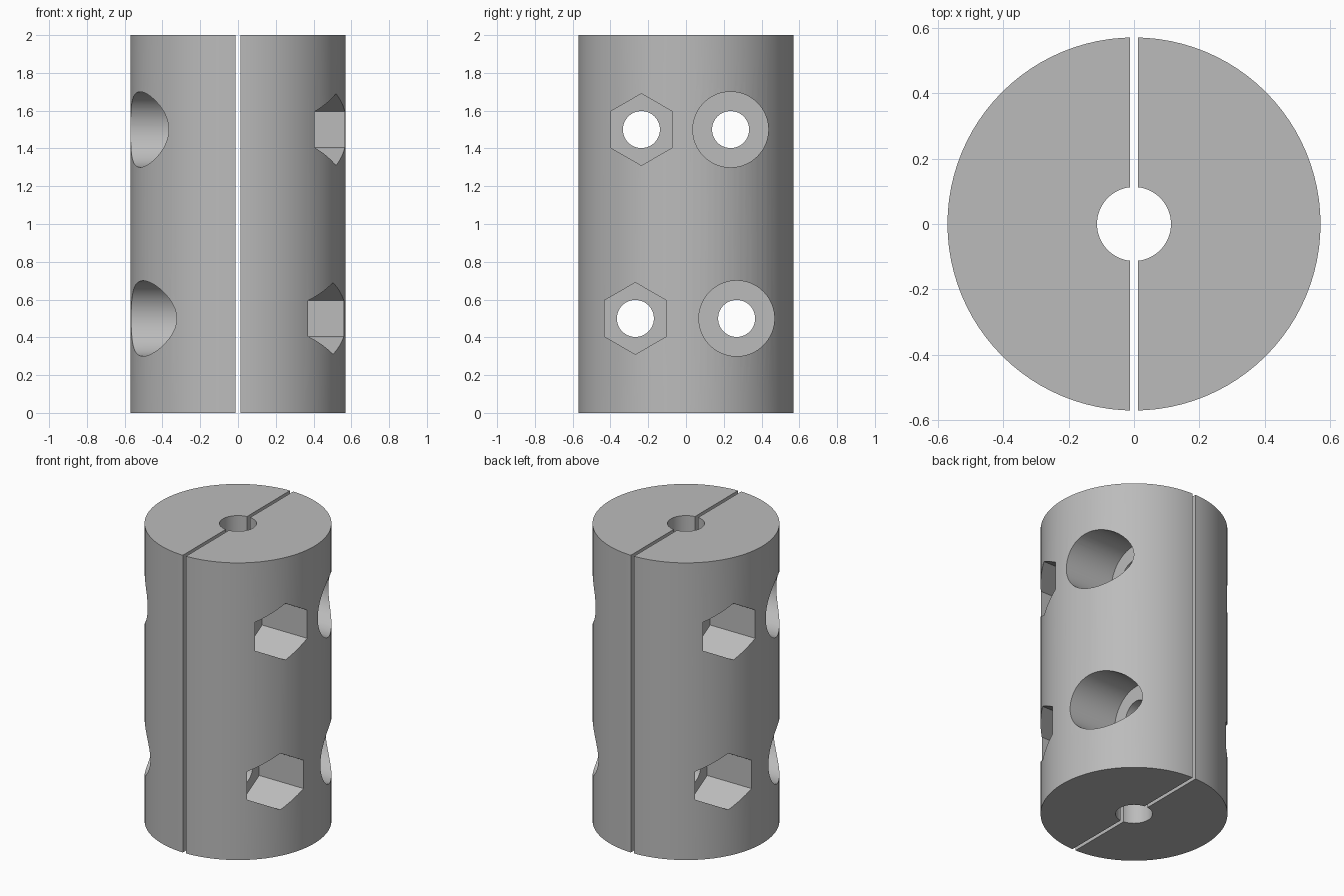
import bpy
import math

cube = bpy.data.objects.get("Cube")
if cube:
    bpy.data.objects.remove(cube, do_unlink=True)

RADIUS, HEIGHT, BORE, GAP = 0.57, 2.0, 0.113, 0.024

steel = bpy.data.materials.new("grey steel")
steel.use_nodes = True
grey = (0.5, 0.5, 0.5, 1)
steel.diffuse_color = grey
steel.node_tree.nodes["Principled BSDF"].inputs["Base Color"].default_value = grey


def cylinder(name, radius, depth, location, sides=96, rotation=(0, 0, 0)):
    bpy.ops.mesh.primitive_cylinder_add(vertices=sides, radius=radius, depth=depth,
                                        location=location, rotation=rotation)
    obj = bpy.context.object
    obj.name = name
    obj.data.materials.append(steel)
    return obj


def along_x(name, radius, x0, x1, y, z, sides):
    """Cylinder lying along x, with a corner pointing up when it has six sides."""
    return cylinder(name, radius, abs(x1 - x0), ((x0 + x1) / 2, y, z), sides,
                    (0, math.pi / 2, 0))


def cut(target, cutter):
    mod = target.modifiers.new(cutter.name, 'BOOLEAN')
    mod.operation = 'DIFFERENCE'
    mod.solver = 'EXACT'
    mod.object = cutter
    bpy.context.view_layer.objects.active = target
    bpy.ops.object.modifier_apply(modifier=mod.name)
    bpy.data.objects.remove(cutter, do_unlink=True)


def turn_hex(cutter):
    """Put two opposite corners of a hexagon on the vertical axis."""
    if max(abs(v.co.x) for v in cutter.data.vertices) < 0.99 * 0.19:
        for v in cutter.data.vertices:
            v.co.x, v.co.y = v.co.y, v.co.x
        cutter.data.flip_normals()


def clamp_half(name, side):
    """One half of the split coupling; the other is the same turned half round."""
    half = cylinder(name, RADIUS, HEIGHT, (0, 0, HEIGHT / 2))
    cut(half, cylinder("shaft_bore", BORE, 3, (0, 0, 1), 64))

    # Split face
    bpy.ops.mesh.primitive_cube_add(size=1, location=(side * (GAP / 2 - 1), 0, 1))
    splitter = bpy.context.object
    splitter.scale = (2, 3, 3)
    cut(half, splitter)

    # Bolt holes, round head pockets and hexagonal nut pockets
    for z, y in ((1.5, 0.236), (0.5, 0.268)):
        for sign in (1, -1):
            cut(half, along_x("bolt_hole", 0.098, -1, 1, sign * y, z, 48))
        cut(half, along_x("head_pocket", 0.2, side * 0.21, side, side * y, z, 64))
        nut = along_x("nut_pocket", 0.19, side * 0.23, side, -side * y, z, 6)
        turn_hex(nut)
        cut(half, nut)

    bpy.ops.object.select_all(action='DESELECT')
    half.select_set(True)
    bpy.context.view_layer.objects.active = half
    bpy.ops.object.shade_smooth_by_angle(angle=math.radians(25))
    return half


clamp_half("left_clamp_half", 1)
clamp_half("right_clamp_half", -1)
